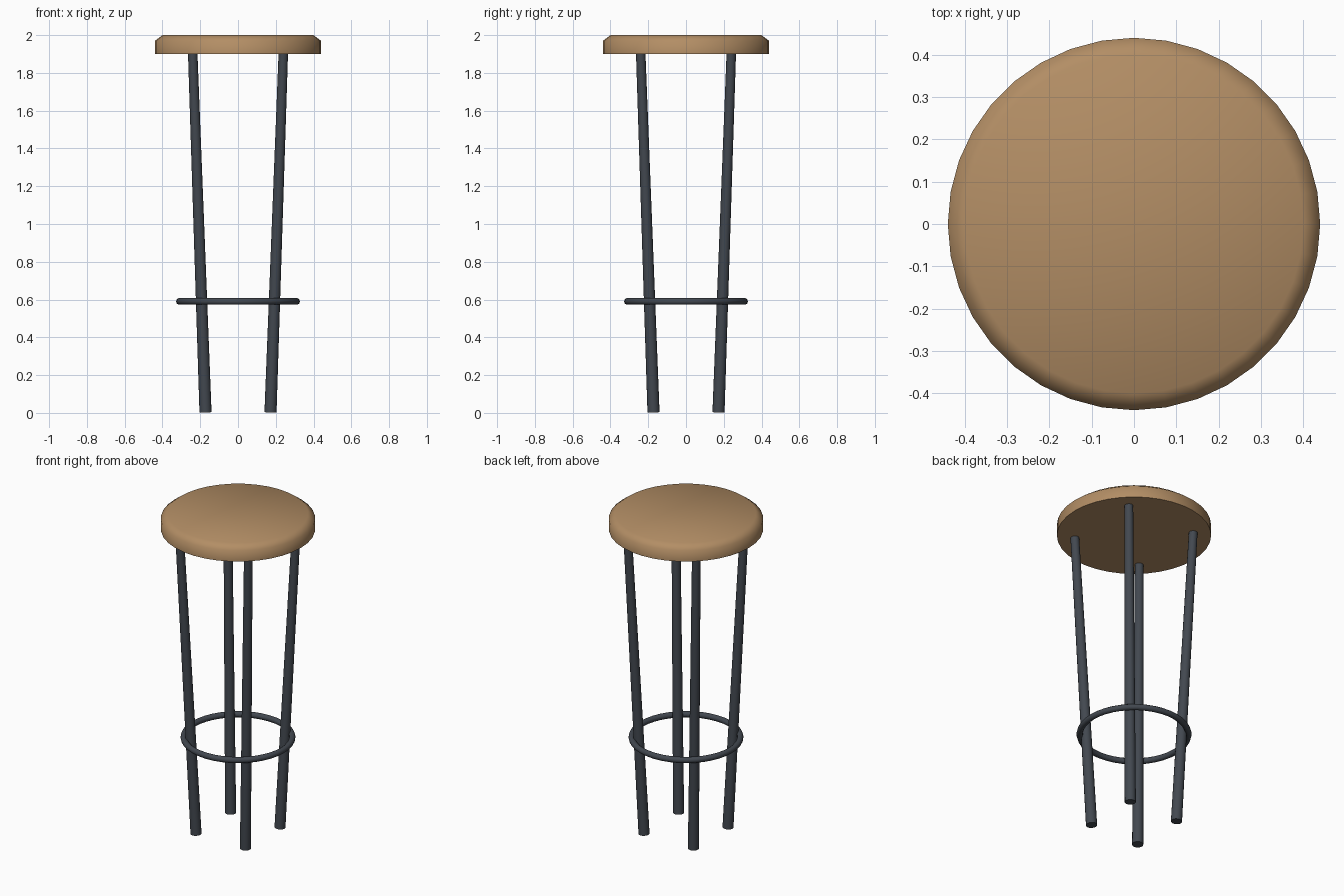
import bpy, bmesh, math
from mathutils import Vector

if "Cube" in bpy.data.objects:
    bpy.data.objects.remove(bpy.data.objects["Cube"])


def material(name, rgb):
    m = bpy.data.materials.new(name)
    m.diffuse_color = (*rgb, 1)
    m.use_nodes = True
    m.node_tree.nodes["Principled BSDF"].inputs["Base Color"].default_value = m.diffuse_color
    return m


def finish(obj, name, mat, angle=50):
    obj.name = name
    obj.data.materials.append(mat)
    bpy.ops.object.select_all(action='DESELECT')
    obj.select_set(True)
    bpy.context.view_layer.objects.active = obj
    bpy.ops.object.shade_smooth_by_angle(angle=math.radians(angle))


def lathe(profile, sides):
    """Spin an (r, z) profile around the z axis."""
    bm = bmesh.new()
    vs = [bm.verts.new((r, 0, z)) for r, z in profile]
    es = [bm.edges.new(p) for p in zip(vs, vs[1:])]
    bmesh.ops.spin(bm, geom=vs + es, cent=(0, 0, 0), axis=(0, 0, 1),
                   angle=2 * math.pi, steps=sides, use_duplicate=False)
    bmesh.ops.remove_doubles(bm, verts=bm.verts, dist=1e-4)
    bmesh.ops.recalc_face_normals(bm, faces=bm.faces)
    mesh = bpy.data.meshes.new("lathe")
    bm.to_mesh(mesh)
    bm.free()
    obj = bpy.data.objects.new("lathe", mesh)
    bpy.context.collection.objects.link(obj)
    return obj


wood = material("wood", (0.45, 0.27, 0.13))
metal = material("dark_metal", (0.055, 0.065, 0.08))

# Round seat with chamfered rim and slightly dished top
seat = lathe([(0, 1.90), (0.44, 1.90), (0.44, 1.97), (0.40, 2.0), (0, 1.985)], 36)
finish(seat, "seat", wood, 60)

# Four tapered legs, leaning inward toward the floor
for sy, row in ((-1, "front"), (1, "back")):
    for sx, side in ((-1, "left"), (1, "right")):
        foot = Vector((0.172 * sx, 0.172 * sy, 0.003))
        top = Vector((0.24 * sx, 0.24 * sy, 1.91))
        axis = top - foot
        bpy.ops.mesh.primitive_cone_add(
            vertices=16, radius1=0.032, radius2=0.025, depth=axis.length,
            location=(foot + top) / 2,
            rotation=axis.to_track_quat('Z', 'Y').to_euler())
        finish(bpy.context.object, f"{row}_{side}_leg", metal)

# Foot ring around the outside of the legs
bpy.ops.mesh.primitive_torus_add(major_radius=0.31, minor_radius=0.018,
                                 major_segments=40, minor_segments=10,
                                 location=(0, 0, 0.59))
finish(bpy.context.object, "foot_ring", metal)
